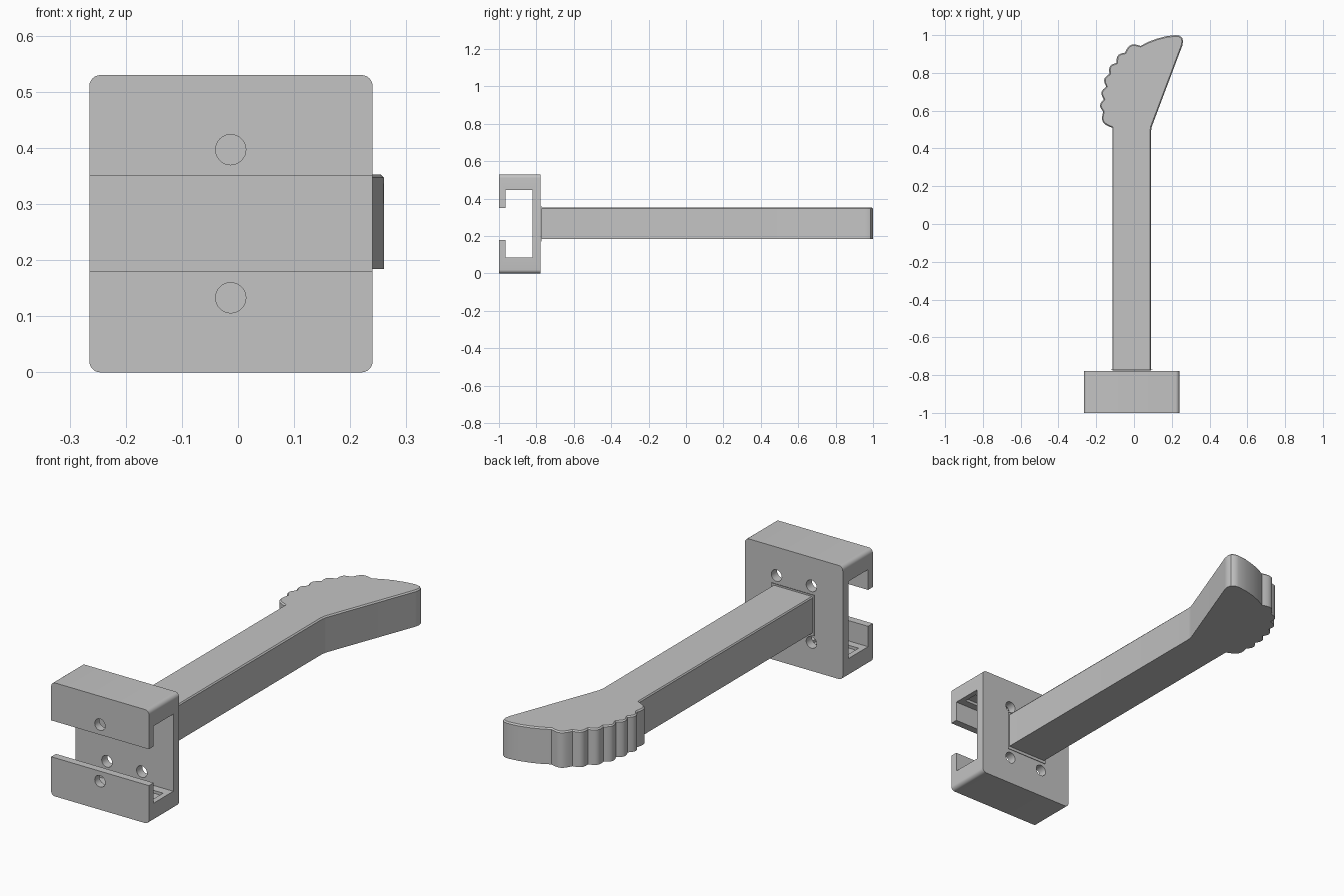
import bpy, bmesh
from math import pi, cos, sin
from mathutils import Vector, Matrix

cube = bpy.data.objects.get("Cube")
if cube:
    bpy.data.objects.remove(cube, do_unlink=True)

grey = bpy.data.materials.new("plain grey")
grey.use_nodes = True
grey.diffuse_color = (0.55, 0.55, 0.55, 1)
grey.node_tree.nodes["Principled BSDF"].inputs["Base Color"].default_value = grey.diffuse_color

TURN = Matrix.Rotation(pi / 2, 4, 'X')   # outline in x-z, height along -y


def prism(name, outline, low, high, matrix=None, soft_low=0, soft_high=0):
    """Extrude an anticlockwise outline, optionally softening its end rims."""
    bm = bmesh.new()
    ends = [[bm.verts.new((x, y, h)) for x, y in outline]
            for h in (low + soft_low, high - soft_high)]
    count = len(outline)
    for i in range(count):
        j = (i + 1) % count
        bm.faces.new((ends[0][i], ends[0][j], ends[1][j], ends[1][i]))
    bottom = bm.faces.new(ends[0][::-1])
    top = bm.faces.new(ends[1])
    for cap, soft in ((bottom, soft_low), (top, soft_high)):
        if soft:
            bmesh.ops.inset_region(bm, faces=[cap], thickness=soft, depth=soft)
    bm.transform(matrix or Matrix())
    bmesh.ops.recalc_face_normals(bm, faces=bm.faces)
    mesh = bpy.data.meshes.new(name)
    bm.to_mesh(mesh)
    bm.free()
    mesh.materials.append(grey)
    obj = bpy.data.objects.new(name, mesh)
    bpy.context.collection.objects.link(obj)
    return obj


def rectangle(x0, y0, x1, y1):
    return [(x0, y0), (x1, y0), (x1, y1), (x0, y1)]


def rounded(x0, y0, x1, y1, r, steps=6):
    centres = [(x1 - r, y1 - r), (x0 + r, y1 - r), (x0 + r, y0 + r), (x1 - r, y0 + r)]
    return [(cx + r * cos((q + s / steps) * pi / 2), cy + r * sin((q + s / steps) * pi / 2))
            for q, (cx, cy) in enumerate(centres) for s in range(steps + 1)]


def circle(cx, cy, r, steps=32):
    return [(cx + r * cos(2 * pi * s / steps), cy + r * sin(2 * pi * s / steps))
            for s in range(steps)]


def cut(target, cutter):
    mod = target.modifiers.new("cut", 'BOOLEAN')
    mod.operation = 'DIFFERENCE'
    mod.solver = 'EXACT'
    mod.object = cutter
    bpy.context.view_layer.objects.active = target
    bpy.ops.object.modifier_apply(modifier=mod.name)
    bpy.data.objects.remove(cutter, do_unlink=True)


def box_cut(target, x0, x1, y0, y1, z0, z1):
    cut(target, prism("box_cutter", rectangle(x0, y0, x1, y1), z0, z1))


# C-shaped clamp bracket
MID_X, MID_Z = -0.013, 0.265
bracket = prism("clamp_bracket", rounded(-0.265, 0, 0.24, 0.53, 0.02),
                0.77, 1.0, TURN, soft_low=0.008)
box_cut(bracket, -0.5, 0.5, -0.965, -0.82, 0.085, 0.445)
box_cut(bracket, -0.5, 0.5, -1.1, -0.9, 0.18, 0.35)

# Screw holes: one in each lip, four in the back wall
for side in (-1, 1):
    z = MID_Z + side * 0.132
    cut(bracket, prism("hole_cutter", circle(MID_X, z, 0.027), 0.93, 1.1, TURN))
    for offset in (-0.09, 0.09):
        cut(bracket, prism("hole_cutter", circle(MID_X + offset, z, 0.027), 0.7, 0.85, TURN))
    # Shallow grooves inside each channel, closed in the middle
    edge = MID_Z + side * 0.18
    for x0, x1 in ((-0.24, -0.04), (0.015, 0.215)):
        box_cut(bracket, x0, x1, -0.93, -0.86, edge - 0.013, edge + 0.013)

# Arm and hooked head share one outline
outline = [(-0.115, -0.775), (0.09, -0.775), (0.09, 0.49), (0.094, 0.515), (0.256, 0.945),
           (0.26, 0.968), (0.255, 0.986), (0.24, 0.997), (0.22, 1.0), (0.17, 0.994),
           (0.12, 0.981), (0.075, 0.964)]
# Finger scallops along the curved edge, given by the notches between them
notches = [(0.035, 0.943), (-0.048, 0.907), (-0.092, 0.853), (-0.13, 0.795),
           (-0.147, 0.727), (-0.16, 0.66), (-0.163, 0.595), (-0.122, 0.512)]
for a, b in zip(notches, notches[1:]):
    a, b = Vector(a), Vector(b)
    along = b - a
    outward = Vector((along.y, -along.x))
    for s in range(8):
        t = s / 8
        outline.append(tuple(a + along * t + outward * 0.28 * sin(pi * t)))
outline += [notches[-1], (-0.115, 0.51)]
arm = prism("arm_with_scalloped_head", outline, 0.178, 0.353,
            soft_low=0.006, soft_high=0.006)

# Small flare where the arm meets the bracket
flare = prism("arm_root_flare", rectangle(-0.123, 0.17, 0.098, 0.361),
              0.762, 0.772, TURN, soft_low=0.008)

for obj in (bracket, arm, flare):
    bpy.ops.object.select_all(action='DESELECT')
    obj.select_set(True)
    bpy.context.view_layer.objects.active = obj
    bpy.ops.object.shade_smooth_by_angle(angle=pi / 5)
